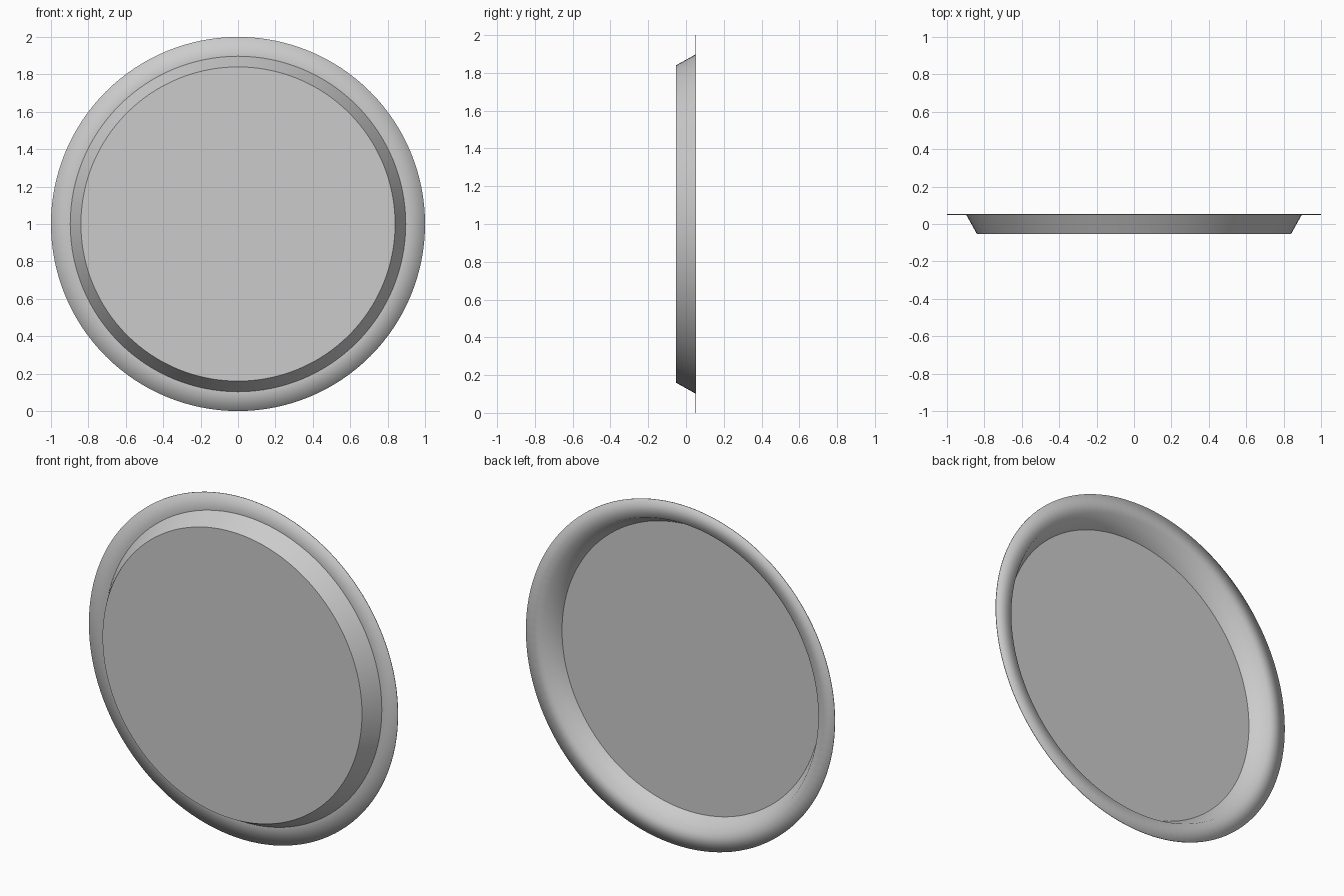
import bpy, bmesh, math

if "Cube" in bpy.data.objects:
    bpy.data.objects.remove(bpy.data.objects["Cube"])

SEG = 128
# Thin shell profile (radius, y): front face outwards, around the rim, back inwards
PROFILE = [(0.84, -0.053), (0.897, 0.049), (1.0, 0.049),
           (1.0, 0.053), (0.894, 0.053), (0.837, -0.049)]
SHARP = {0, 1, 5}  # rings that keep a crisp crease

bm = bmesh.new()
rings = []
for r, y in PROFILE:
    rings.append([bm.verts.new((r * math.cos(2 * math.pi * i / SEG), y,
                                1 + r * math.sin(2 * math.pi * i / SEG)))
                  for i in range(SEG)])

# Slanted wall and flat flange
for a, b in zip(rings, rings[1:]):
    for i in range(SEG):
        j = (i + 1) % SEG
        bm.faces.new((a[i], a[j], b[j], b[i]))

# Front and back of the flat base
bm.faces.new(rings[0])
bm.faces.new(rings[-1])
bmesh.ops.recalc_face_normals(bm, faces=bm.faces)

for f in bm.faces:
    f.smooth = True
for k in SHARP:
    for i in range(SEG):
        bm.edges.get((rings[k][i], rings[k][(i + 1) % SEG])).smooth = False

mesh = bpy.data.meshes.new("round_dish")
bm.to_mesh(mesh)
bm.free()
dish = bpy.data.objects.new("round_dish", mesh)
bpy.context.collection.objects.link(dish)
